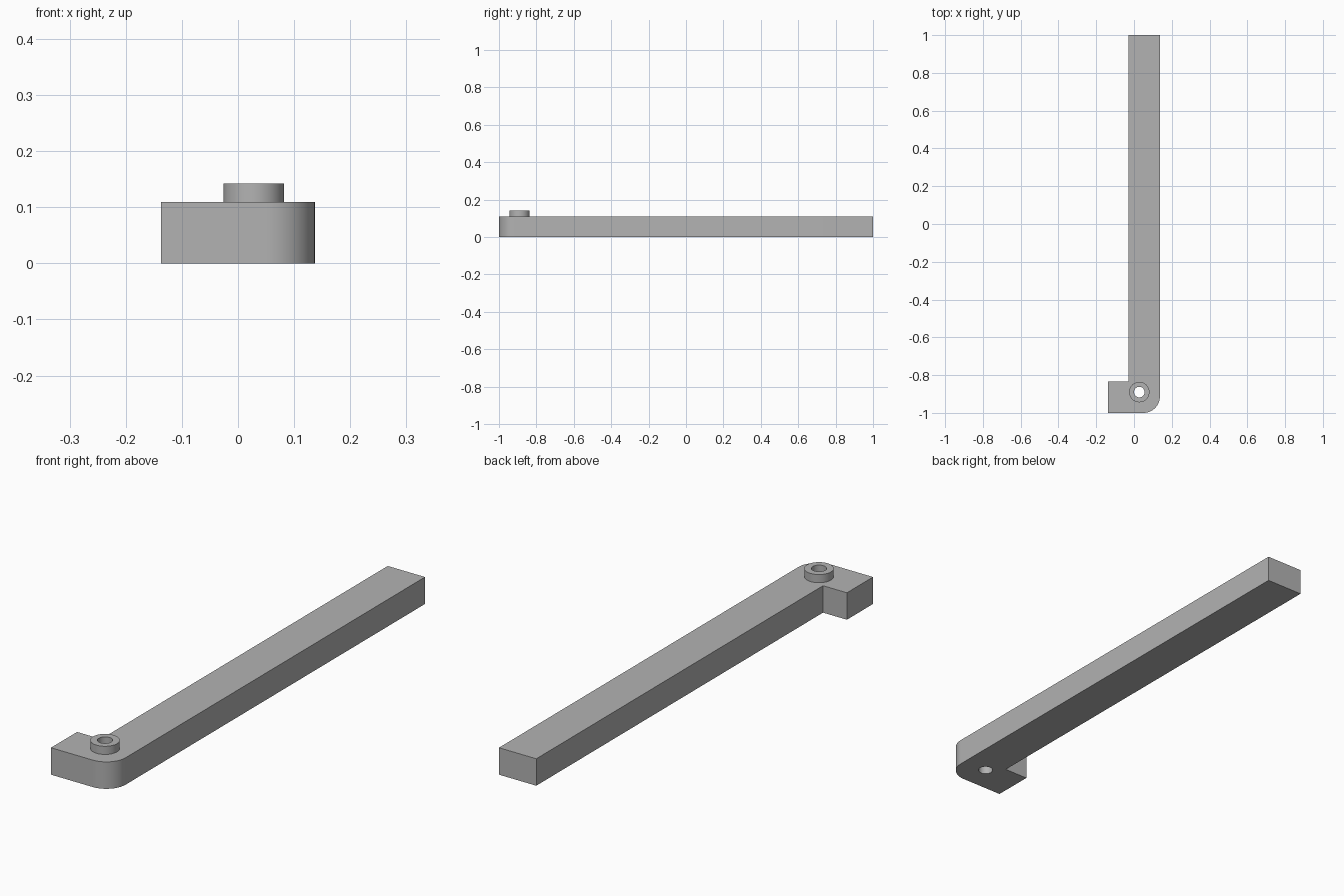
import bpy, bmesh, math

cube = bpy.data.objects.get("Cube")
if cube:
    bpy.data.objects.remove(cube, do_unlink=True)

grey = bpy.data.materials.new("plain grey")
grey.use_nodes = True
colour = (0.45, 0.45, 0.45, 1)
grey.diffuse_color = colour
grey.node_tree.nodes["Principled BSDF"].inputs["Base Color"].default_value = colour


def arc(cx, cy, r, start, end, steps):
    """Points on an arc, angles in degrees, end point left out."""
    angles = [math.radians(start + (end - start) * i / steps) for i in range(steps)]
    return [(cx + r * math.cos(a), cy + r * math.sin(a)) for a in angles]


def plate(name, loops, z0, z1):
    """Extrude closed outlines from z0 to z1; inner outlines become holes."""
    curve = bpy.data.curves.new(name, "CURVE")
    curve.dimensions = "2D"
    curve.fill_mode = "BOTH"
    curve.extrude = (z1 - z0) / 2
    for loop in loops:
        spline = curve.splines.new("POLY")
        spline.points.add(len(loop) - 1)
        for point, (x, y) in zip(spline.points, loop):
            point.co = (x, y, 0, 1)
        spline.use_cyclic_u = True
    temp = bpy.data.objects.new(name + " outline", curve)
    bpy.context.collection.objects.link(temp)
    bpy.context.view_layer.update()
    mesh = bpy.data.meshes.new_from_object(
        temp.evaluated_get(bpy.context.evaluated_depsgraph_get()))
    bpy.data.objects.remove(temp, do_unlink=True)

    # Weld the caps to the walls and merge the cap triangles
    bm = bmesh.new()
    bm.from_mesh(mesh)
    bmesh.ops.translate(bm, verts=bm.verts, vec=(0, 0, (z0 + z1) / 2))
    bmesh.ops.remove_doubles(bm, verts=bm.verts, dist=1e-5)
    bmesh.ops.recalc_face_normals(bm, faces=bm.faces)
    bm.to_mesh(mesh)
    bm.free()
    mesh.materials.clear()
    mesh.materials.append(grey)
    obj = bpy.data.objects.new(name, mesh)
    bpy.context.collection.objects.link(obj)
    bpy.ops.object.select_all(action="DESELECT")
    obj.select_set(True)
    bpy.context.view_layer.objects.active = obj
    bpy.ops.object.shade_smooth_by_angle(angle=math.radians(30))
    return obj


# Dimensions
side, inner, foot_back, top = 0.137, -0.03, -0.833, 0.109
px, py, radius = 0.028, -0.89, 0.087
hole = arc(px, py, 0.028, 0, 360, 48)

# L-shaped arm with one rounded corner and a through hole
outline = [(-side, -1)]
outline += arc(side - radius, -1 + radius, radius, -90, 0, 16)
outline += [(side, -1 + radius), (side, 1), (inner, 1), (inner, foot_back), (-side, foot_back)]
plate("arm", [outline, hole], 0, top)

# Raised collar around the hole
plate("pivot_collar", [arc(px, py, 0.054, 0, 360, 48), hole], top, 0.142)
